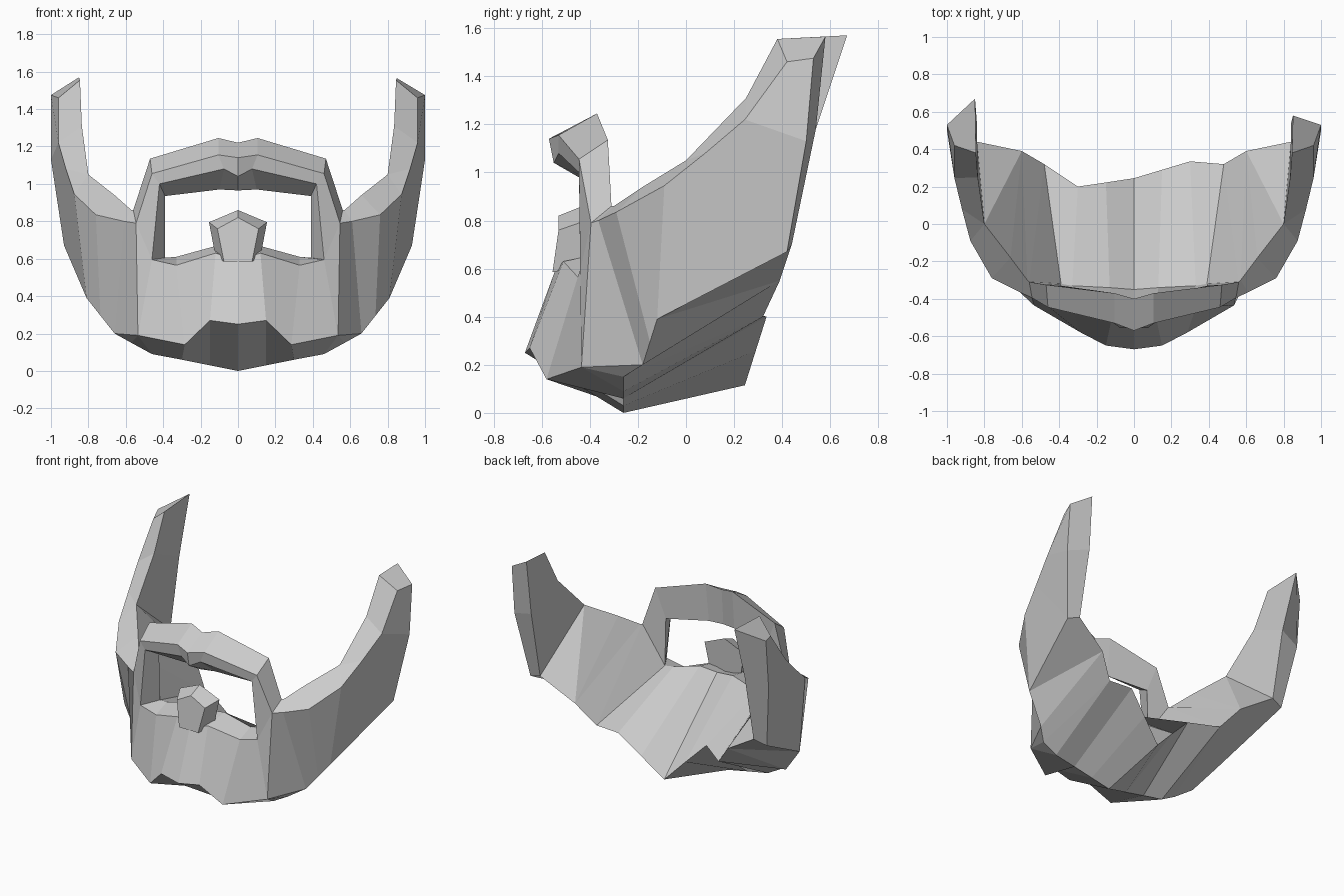
import bpy, bmesh

if "Cube" in bpy.data.objects:
    bpy.data.objects.remove(bpy.data.objects["Cube"])


def flip(ring):
    return [(-x, y, z) for x, y, z in ring]


def loft(name, rings, cap_start=False, cap_end=False, skip=()):
    """Skin a chain of closed cross-sections, merging coincident corners."""
    bm = bmesh.new()
    cache = {}

    def vert(p):
        key = tuple(round(c, 4) for c in p)
        if key not in cache:
            cache[key] = bm.verts.new(p)
        return cache[key]

    def face(points):
        vs = list(dict.fromkeys(vert(p) for p in points))
        if len(vs) > 2 and not bm.faces.get(vs):
            bm.faces.new(vs)

    for k, (a, b) in enumerate(zip(rings, rings[1:])):
        n = len(a)
        for i in range(n):
            j = (i + 1) % n
            if (k, i) not in skip:
                face((a[i], a[j], b[j], b[i]))
    if cap_start:
        face(rings[0])
    if cap_end:
        face(rings[-1])
    bmesh.ops.recalc_face_normals(bm, faces=bm.faces[:])
    mesh = bpy.data.meshes.new(name)
    bm.to_mesh(mesh)
    bm.free()
    obj = bpy.data.objects.new(name, mesh)
    bpy.context.collection.objects.link(obj)
    return obj


def both_sides(half):
    return [flip(r) for r in reversed(half[1:])] + half


# chin: sections from the middle outwards
# (lip edge, chin edge, underside, throat edge, inner lip edge)
chin = [
    [(0, -.545, .59), (0, -.67, .25), (0, -.26, 0), (0, .245, .115), (0, -.35, .65)],
    [(.12, -.51, .63), (.15, -.65, .27), (.15, -.26, .03), (.15, .29, .258), (.13, -.34, .665)],
    [(.33, -.45, .565), (.285, -.58, .14), (.3, -.26, .06), (.3, .335, .4), (.33, -.33, .61)],
    [(.46, -.44, .595), (.535, -.435, .19), (.46, -.26, .09), (.48, .32, .4), (.39, -.32, .605)],
    [(.545, -.395, .79), (.535, -.435, .19), (.57, -.26, .15), (.48, .32, .4), (.56, -.31, .86)],
    [(.61, -.365, .80), (.66, -.18, .2), (.66, -.18, .2), (.6, .39, .55), (.57, -.30, .86)],
]
sections = both_sides(chin)
sections[3][3] = (-.3, .2, .42)      # the throat is notched on the left
sections[4][3] = (-.15, .222, .27)
# the moustache covers the ends of the lip, so leave those open
loft("chin_beard", sections, skip={(1, 4), (8, 4)})

# sideburns: sections rising from the jaw to the ear
# (outer front edge, outer back edge, inner back edge, inner front edge)
side = [
    [(.61, -.365, .80), (.66, -.18, .2), (.6, .39, .55), (.57, -.30, .86)],
    [(.76, -.29, .835), (.735, -.15, .295), (.6, .39, .55), (.66, -.18, .94)],
    [(.875, -.09, .945), (.81, -.12, .39), (.6, .39, .55), (.8, 0, 1.05)],
    [(.92, .08, 1.08), (.93, .42, .67), (.84, .44, .70), (.8, 0, 1.05)],
    [(.96, .245, 1.22), (1, .50, 1.13), (.84, .54, 1.18), (.835, .25, 1.31)],
]
tip = [(.96, .42, 1.46), (1, .53, 1.475), (.85, .58, 1.565), (.845, .38, 1.555)]
long_tip = tip[:2] + [(.85, .67, 1.57)] + tip[3:]
loft("right_sideburn", side + [tip], cap_end=True)
loft("left_sideburn", [flip(r) for r in side + [long_tip]], cap_end=True)

# moustache: arch over the mouth
# (front top, front bottom, back bottom, back top)
arch = [
    [(0, -.57, 1.14), (0, -.55, 1.04), (0, -.42, .965), (0, -.40, 1.22)],
    [(.105, -.53, 1.155), (.075, -.53, 1.08), (.1, -.40, .97), (.105, -.37, 1.245)],
    [(.46, -.445, 1.055), (.42, -.445, 1.0), (.39, -.33, .935), (.47, -.325, 1.135)],
    [(.545, -.395, .79), (.46, -.44, .595), (.39, -.32, .605), (.56, -.31, .86)],
]
loft("moustache", both_sides(arch))


# tuft below the lip: tapered five-sided block
def pentagon(top, shoulder, foot, y_top, y_foot):
    (sx, sz), (fx, fz) = shoulder, foot
    return [(0, y_top, top), (sx, y_top, sz), (fx, y_foot, fz),
            (-fx, y_foot, fz), (-sx, y_top, sz)]


loft("lip_tuft", [pentagon(.82, (.11, .76), (.075, .585), -.53, -.555),
                  pentagon(.86, (.155, .795), (.12, .61), -.43, -.44)], True, True)
